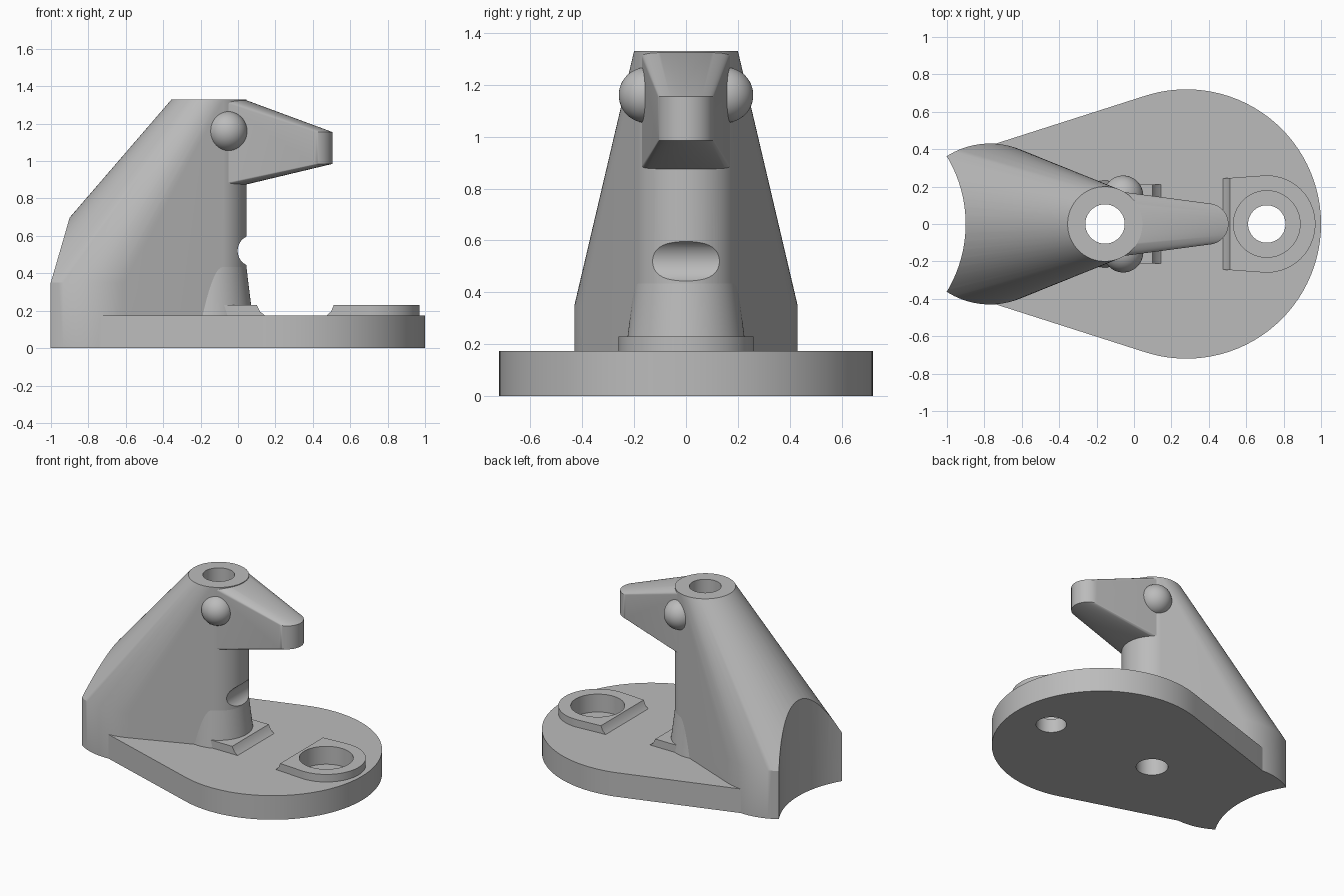
import bpy, bmesh, math
from mathutils import Matrix

cube = bpy.data.objects.get("Cube")
if cube:
    bpy.data.objects.remove(cube, do_unlink=True)

grey = bpy.data.materials.new("plain grey")
grey.use_nodes = True
colour = (0.5, 0.5, 0.5, 1)
grey.diffuse_color = colour
grey.node_tree.nodes["Principled BSDF"].inputs["Base Color"].default_value = colour


def ring(x, radius, z, count=96):
    """Horizontal circle of points centred on y = 0."""
    steps = [math.tau * i / count for i in range(count)]
    return [(x + radius * math.cos(a), radius * math.sin(a), z) for a in steps]


def drum(x, radius, low, high):
    return ring(x, radius, low) + ring(x, radius, high)


def block(x0, x1, width, low, high):
    return [(x, y, z) for x in (x0, x1) for y in (-width, width) for z in (low, high)]


def finish(name, bm):
    mesh = bpy.data.meshes.new(name)
    bmesh.ops.recalc_face_normals(bm, faces=bm.faces)
    bm.to_mesh(mesh)
    bm.free()
    obj = bpy.data.objects.new(name, mesh)
    bpy.context.collection.objects.link(obj)
    mesh.materials.append(grey)
    return obj


def hull(name, points):
    """Solid wrapped tightly around the points."""
    bm = bmesh.new()
    for p in points:
        bm.verts.new(p)
    bmesh.ops.convex_hull(bm, input=bm.verts)
    loose = [v for v in bm.verts if not v.link_faces]
    bmesh.ops.delete(bm, geom=loose, context='VERTS')
    bmesh.ops.dissolve_limit(bm, angle_limit=0.002, verts=bm.verts, edges=bm.edges)
    return finish(name, bm)


def ball(name, centre, radius):
    bm = bmesh.new()
    bmesh.ops.create_uvsphere(bm, u_segments=48, v_segments=24, radius=radius,
                              matrix=Matrix.Translation(centre))
    return finish(name, bm)


def activate(obj):
    bpy.ops.object.select_all(action='DESELECT')
    obj.select_set(True)
    bpy.context.view_layer.objects.active = obj


def carve(obj, *cutters):
    activate(obj)
    for cutter in cutters:
        mod = obj.modifiers.new("cut", 'BOOLEAN')
        mod.operation = 'DIFFERENCE'
        mod.solver = 'EXACT'
        mod.object = cutter
        bpy.ops.object.modifier_apply(modifier=mod.name)


COLUMN, TAIL, BOSS = -0.155, -0.77, 0.71

# Cutters: tail saddle, two through holes, counterbore, neck notch, pad groove
saddle = hull("saddle_cutter", drum(-1.6, 0.7, -1, 2))
column_hole = hull("column_hole_cutter", drum(COLUMN, 0.105, -1, 2))
boss_hole = hull("boss_hole_cutter", drum(BOSS, 0.1, -1, 2))
counterbore = hull("counterbore_cutter", drum(BOSS, 0.178, 0.1, 1))
notch = hull("notch_cutter", [(0.083 + x, y, 0.52 + z) for x, z, _ in ring(0, 0.085, 0, 64)
                              for y in (-0.5, 0.5)])
groove = hull("groove_cutter", block(0.15, 0.47, 0.5, 0.17, 0.4)
              + block(0.118, 0.497, 0.5, 0.195, 0.4) + block(0.1, 0.512, 0.5, 0.23, 0.4))
cutters = [saddle, column_hole, boss_hole, counterbore, notch, groove]

# Base plate
base = hull("base_plate", drum(0.28, 0.72, 0, 0.175) + drum(TAIL, 0.4, 0, 0.175))
carve(base, saddle, column_hole, boss_hole, counterbore)

# Body sloping from the tall column down to the tail
body = hull("body", drum(TAIL, 0.43, 0, 0.35) + drum(COLUMN, 0.2, 0, 1.33))
carve(body, saddle, column_hole, notch)

# Flared foot of the column
foot = hull("column_foot", ring(COLUMN, 0.235, 0.15) + ring(COLUMN, 0.198, 0.45))
carve(foot, column_hole, notch)

# Tapered head with rounded tip
head = hull("head", drum(-0.135, 0.18, 0.875, 1.325) + drum(0.395, 0.11, 0.985, 1.155))
carve(head, column_hole)

# Raised pads on both sides of the groove
inner_pad = hull("inner_pad", block(-0.09, 0.3, 0.21, 0.15, 0.23))
carve(inner_pad, groove, column_hole)
outer_pad = hull("outer_pad", drum(BOSS, 0.26, 0.15, 0.23) + block(0.4, 0.41, 0.238, 0.15, 0.23))
carve(outer_pad, groove, boss_hole, counterbore)

# Eyes
parts = [base, body, foot, head, inner_pad, outer_pad]
for name, side in (("left_side_eye", 1), ("right_side_eye", -1)):
    eye = ball(name, (-0.058, side * 0.152, 1.16), 0.107)
    carve(eye, column_hole)
    parts.append(eye)

for cutter in cutters:
    bpy.data.objects.remove(cutter, do_unlink=True)

for part in parts:
    activate(part)
    bpy.ops.object.shade_smooth_by_angle(angle=math.radians(25))
